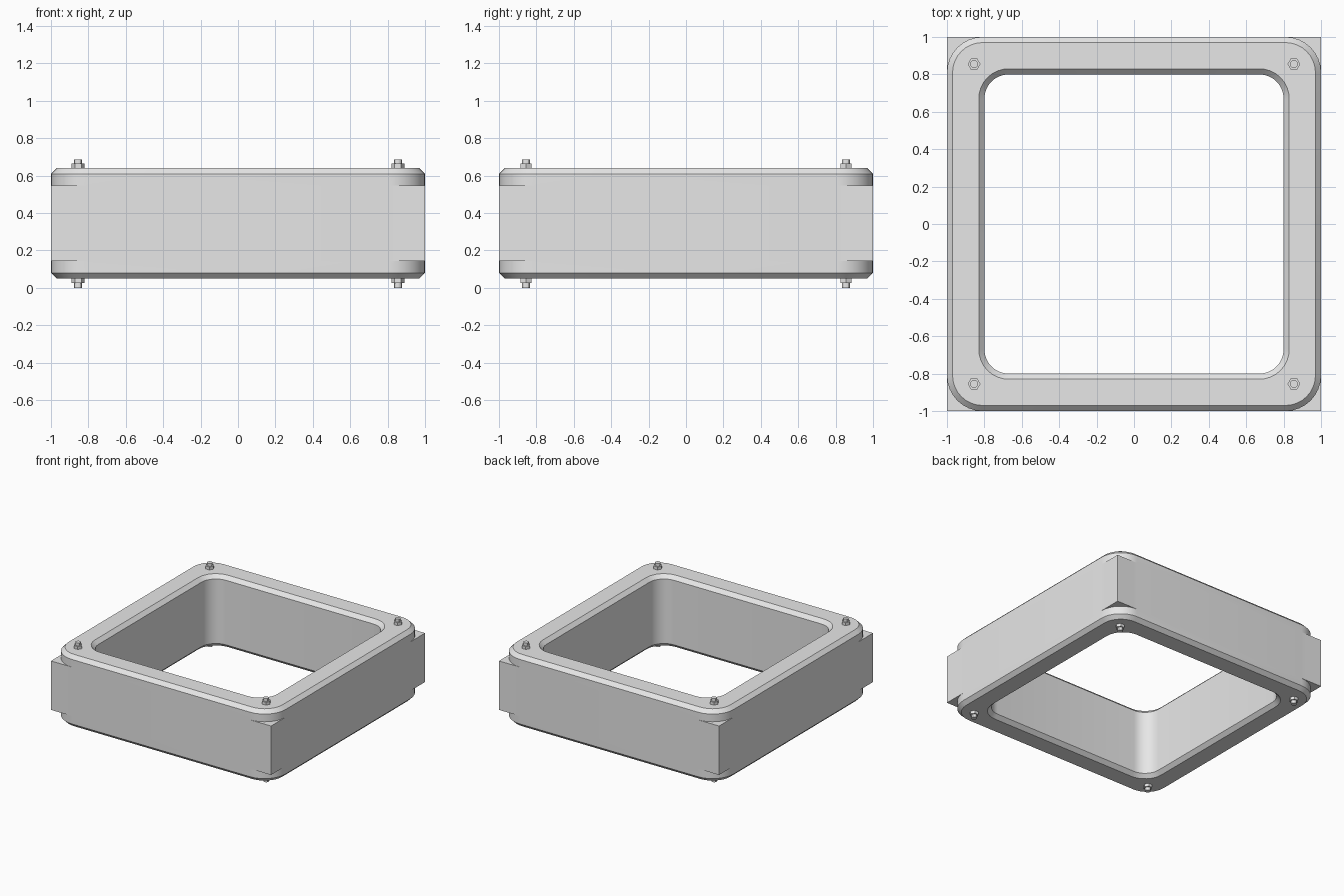
import bpy, bmesh
from math import sin, cos, pi

if "Cube" in bpy.data.objects:
    bpy.data.objects.remove(bpy.data.objects["Cube"])

grey = bpy.data.materials.new("light grey")
grey.use_nodes = True
grey.diffuse_color = (0.8, 0.8, 0.8, 1)
grey.node_tree.nodes["Principled BSDF"].inputs["Base Color"].default_value = (0.8, 0.8, 0.8, 1)

STEPS = 8          # segments per rounded corner
BOTTOM, TOP = 0.05, 0.64
CHAMFER = 0.03


def finish(name, bm):
    """Turn a bmesh into a smooth-shaded object with sharp edges kept."""
    bmesh.ops.recalc_face_normals(bm, faces=bm.faces)
    mesh = bpy.data.meshes.new(name)
    bm.to_mesh(mesh)
    bm.free()
    mesh.materials.append(grey)
    obj = bpy.data.objects.new(name, mesh)
    bpy.context.collection.objects.link(obj)
    bpy.ops.object.select_all(action="DESELECT")
    obj.select_set(True)
    bpy.context.view_layer.objects.active = obj
    bpy.ops.object.shade_smooth_by_angle(angle=pi / 6)
    return obj


def outline(half, radius, z, square=False):
    """Square outline with rounded corners, or the same points pushed to sharp corners."""
    points = []
    for corner in range(4):
        mid = pi / 4 + corner * pi / 2
        cx = (half - radius) * (1 if cos(mid) > 0 else -1)
        cy = (half - radius) * (1 if sin(mid) > 0 else -1)
        for i in range(STEPS + 1):
            a = corner * pi / 2 + i / STEPS * pi / 2
            r = radius / max(abs(cos(a)), abs(sin(a))) if square else radius
            points.append((cx + r * cos(a), cy + r * sin(a), z))
    return points


# Frame body: outside bottom to top, then back down the opening
R, HOLE_R = 0.19, 0.13
low, high = 0.145, 0.547
loops = [
    outline(1 - CHAMFER, R - CHAMFER, BOTTOM),
    outline(1, R, BOTTOM + CHAMFER),
    outline(1, R, low),
    outline(1, R, low, square=True),
    outline(1, R, high, square=True),
    outline(1, R, high),
    outline(1, R, TOP - CHAMFER),
    outline(1 - CHAMFER, R - CHAMFER, TOP),
    outline(0.8 + CHAMFER, HOLE_R + CHAMFER, TOP),
    outline(0.8, HOLE_R, TOP - CHAMFER),
    outline(0.8, HOLE_R, BOTTOM + CHAMFER),
    outline(0.8 + CHAMFER, HOLE_R + CHAMFER, BOTTOM),
]
bm = bmesh.new()
rings = [[bm.verts.new(p) for p in loop] for loop in loops]
count = len(rings[0])
for k, ring in enumerate(rings):
    above = rings[(k + 1) % len(rings)]
    for i in range(count):
        j = (i + 1) % count
        bm.faces.new((ring[i], ring[j], above[j], above[i]))
bmesh.ops.remove_doubles(bm, verts=bm.verts, dist=0.0001)
finish("frame_body", bm)


def prism(name, x, y, z0, z1, radius, sides):
    bm = bmesh.new()
    bmesh.ops.create_cone(bm, cap_ends=True, segments=sides,
                          radius1=radius, radius2=radius, depth=z1 - z0)
    # Put a corner of the prism on the x axis
    for v in bm.verts:
        v.co = (v.co.y + x, -v.co.x + y, v.co.z + (z0 + z1) / 2)
    finish(name, bm)


# Threaded studs with hex nuts at each corner, above and below
NUT = 0.024
for side_x, x in (("left", 0.855), ("right", -0.855)):
    for side_y, y in (("front", -0.855), ("back", 0.855)):
        where = f"{side_y}_{side_x}"
        prism(f"stud_{where}", x, y, 0, TOP + BOTTOM - 0.003, 0.021, 12)
        prism(f"top_nut_{where}", x, y, TOP, TOP + NUT, 0.034, 6)
        prism(f"bottom_nut_{where}", x, y, BOTTOM - NUT, BOTTOM, 0.034, 6)
